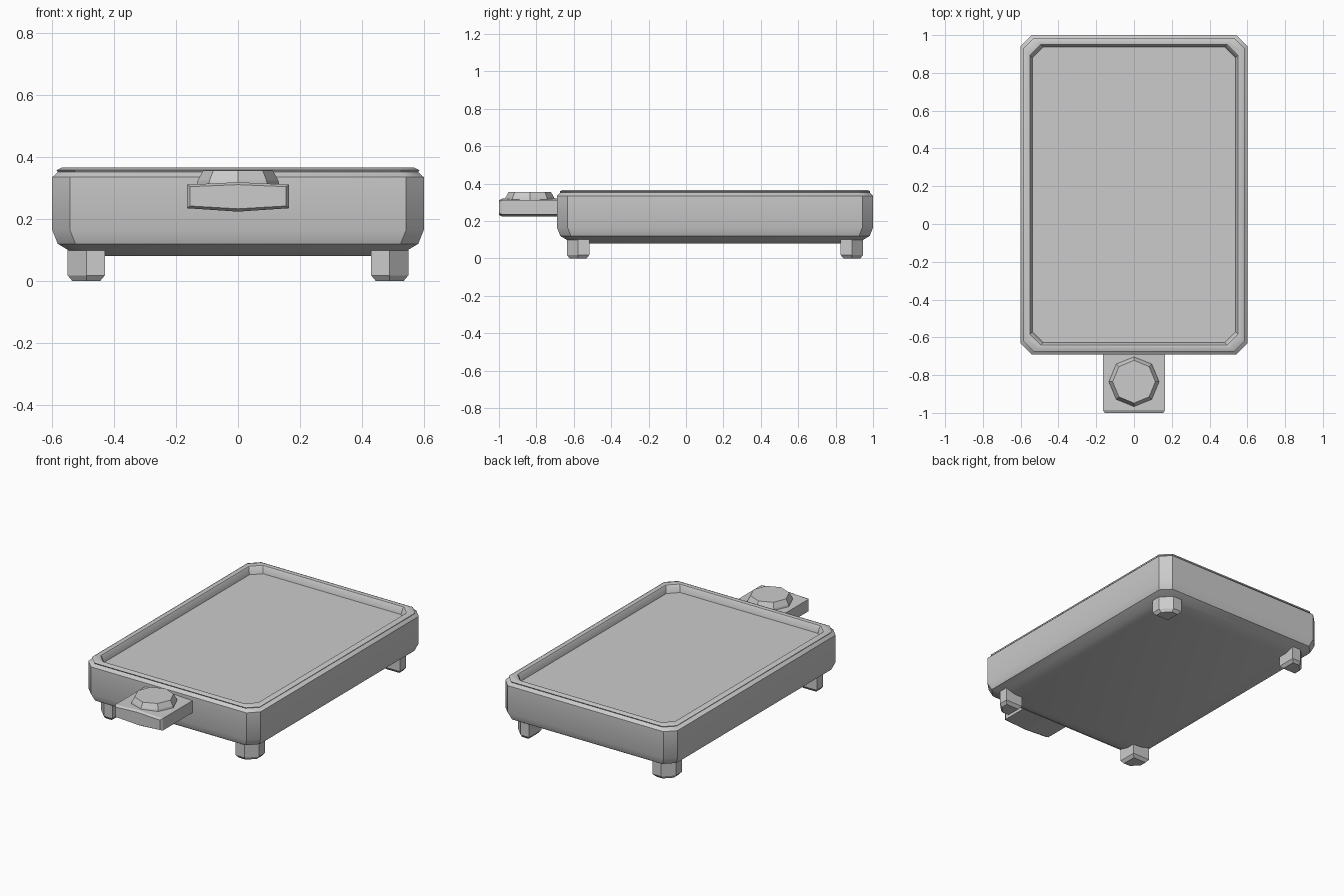
import bpy, bmesh, math

if "Cube" in bpy.data.objects:
    bpy.data.objects.remove(bpy.data.objects["Cube"])


def finish(name, bm, smooth=None):
    bmesh.ops.recalc_face_normals(bm, faces=bm.faces)
    mesh = bpy.data.meshes.new(name)
    bm.to_mesh(mesh)
    bm.free()
    ob = bpy.data.objects.new(name, mesh)
    bpy.context.collection.objects.link(ob)
    if smooth:
        bpy.ops.object.select_all(action='DESELECT')
        ob.select_set(True)
        bpy.context.view_layer.objects.active = ob
        bpy.ops.object.shade_smooth_by_angle(angle=math.radians(smooth))
    return ob


def loft(rings):
    """Skin a list of equal-length point rings and cap both ends."""
    bm = bmesh.new()
    loops = [[bm.verts.new(p) for p in r] for r in rings]
    n = len(loops[0])
    for a, b in zip(loops, loops[1:]):
        for i in range(n):
            j = (i + 1) % n
            bm.faces.new((a[i], a[j], b[j], b[i]))
    bm.faces.new(loops[0])
    bm.faces.new(loops[-1])
    return bm


def cut_rect(cx, cy, hx, hy, c, z):
    """Rectangle with its four corners cut off."""
    pts = [(hx, -hy + c), (hx, hy - c), (hx - c, hy), (-hx + c, hy),
           (-hx, hy - c), (-hx, -hy + c), (-hx + c, -hy), (hx - c, -hy)]
    return [(cx + x, cy + y, z) for x, y in pts]


# Tray: (inset, height) profile from underside, up the wall, over the rim, into the recess
CY, HX, HY = 0.155, 0.60, 0.845
profile = [(0.115, 0.08), (0.06, 0.095), (0.018, 0.12), (0.0, 0.165),
           (0.0, 0.335), (0.018, 0.352), (0.014, 0.358), (0.03, 0.366),
           (0.05, 0.362), (0.055, 0.355), (0.063, 0.317)]
finish("tray_body", loft([cut_rect(0, CY, HX - i, HY - i, 0.057, z)
                          for i, z in profile]), 35)

# Four feet with a blunted outer corner
for sx, side in ((-1, "left"), (1, "right")):
    for sy, end in ((-1, "front"), (1, "back")):
        cx, cy = sx * 0.49, CY + sy * 0.732
        rings = []
        for h, z in ((0.045, 0.0), (0.06, 0.018), (0.06, 0.12)):
            c = h
            outline = [(-h, -h), (h, -h), (h, h - c), (h - c, h), (-h, h)]
            rings.append([(cx + sx * x, cy + sy * y, z) for x, y in outline])
        finish(f"{end}_{side}_foot", loft(rings))

# Handle bracket: slightly crowned cross-section, swept forward with a bevelled nose
rings = []
for y, w, s in ((-0.66, 0.165, 1.0), (-0.985, 0.165, 1.0), (-1.0, 0.155, 0.82)):
    section = [(-w, -0.04), (0, -0.051), (w, -0.04),
               (w, 0.036), (0, 0.044), (-w, 0.036)]
    rings.append([(x, y, 0.275 + z * s) for x, z in section])
finish("handle_bracket", loft(rings))

# Eight-sided knob on the bracket
rings = []
for r, z in ((0.135, 0.305), (0.13, 0.325), (0.113, 0.356)):
    rings.append([(r * math.sin(k * math.pi / 4),
                   -0.835 + r * math.cos(k * math.pi / 4), z) for k in range(8)])
finish("handle_knob", loft(rings))
